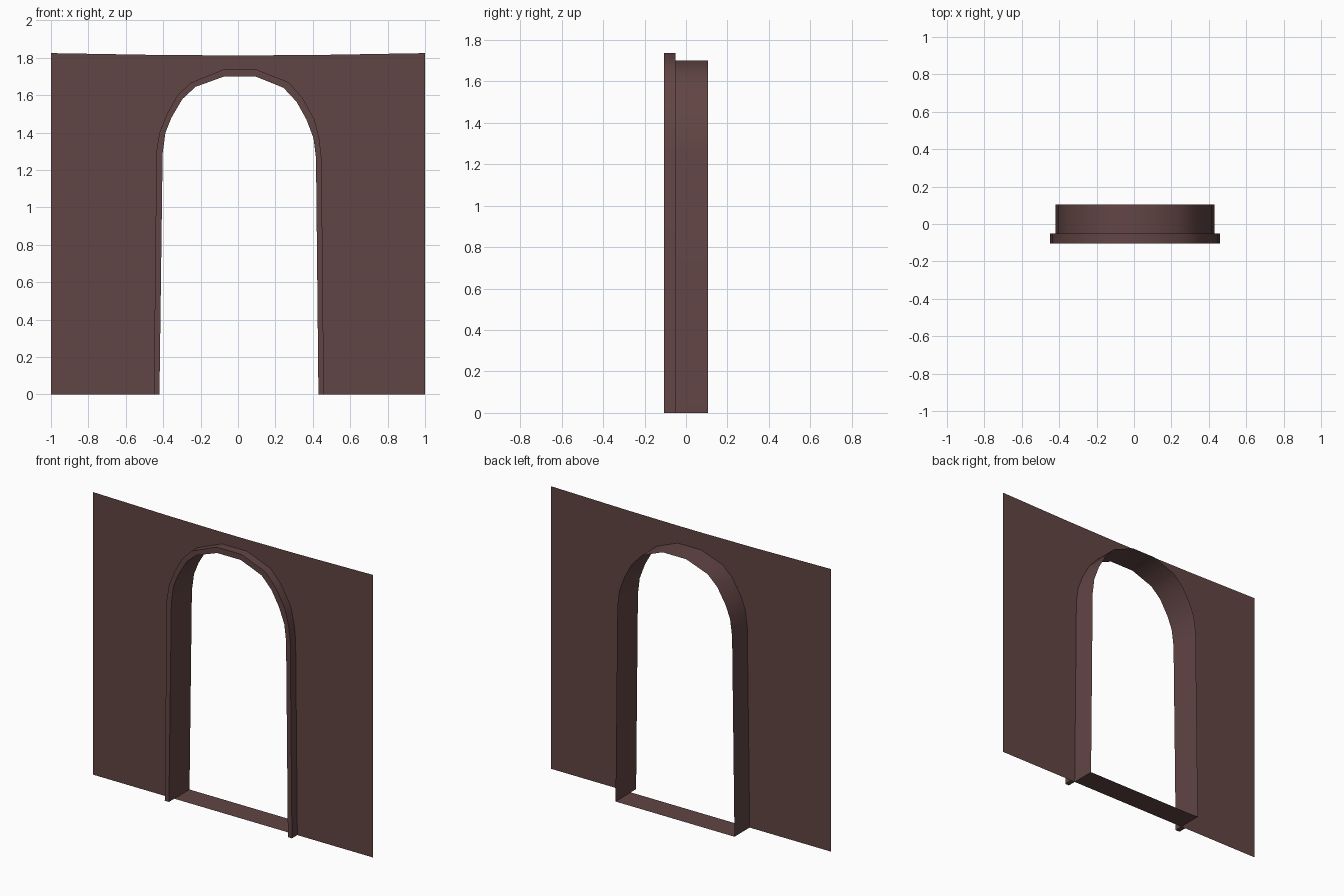
import bpy, math

if "Cube" in bpy.data.objects:
    bpy.data.objects.remove(bpy.data.objects["Cube"])

Y_FRONT, Y_WALL, Y_BACK = -0.105, -0.05, 0.105

# Matching (x, z) outlines, running left foot -> crown -> right foot
inner = [(-.42, 0), (-.403, 1.29), (-.388, 1.40), (-.356, 1.48), (-.297, 1.58),
         (-.227, 1.645), (-.075, 1.70), (.094, 1.70), (.243, 1.64), (.313, 1.565),
         (.366, 1.47), (.404, 1.37), (.417, 1.265), (.43, 0)]
outer = [(-.45, 0), (-.436, 1.30), (-.42, 1.40), (-.382, 1.495), (-.324, 1.60),
         (-.254, 1.666), (-.08, 1.737), (.099, 1.737), (.27, 1.67), (.345, 1.585),
         (.41, 1.468), (.436, 1.36), (.447, 1.255), (.459, 0)]
border = [(-1, 0), (-1, 1.30), (-1, 1.40), (-1, 1.50), (-1, 1.825),
          (-.47, 1.816), (-.1, 1.813), (.1, 1.813), (.47, 1.816), (1, 1.825),
          (1, 1.50), (1, 1.38), (1, 1.265), (1, 0)]

mat = bpy.data.materials.new("brown_plaster")
mat.diffuse_color = (0.12, 0.06, 0.058, 1)
mat.use_nodes = True
mat.node_tree.nodes["Principled BSDF"].inputs["Base Color"].default_value = mat.diffuse_color


def at(points, y):
    return [(x, y, z) for x, z in points]


def sheet(name, rows, smooth=False, caps=False):
    """Skin a series of equal-length rows of points with quads."""
    n = len(rows[0])
    verts = [p for row in rows for p in row]
    faces = [(r * n + i, r * n + i + 1, (r + 1) * n + i + 1, (r + 1) * n + i)
             for r in range(len(rows) - 1) for i in range(n - 1)]
    if caps:
        faces.append([r * n for r in range(len(rows))])
        faces.append([r * n + n - 1 for r in reversed(range(len(rows)))])
    mesh = bpy.data.meshes.new(name)
    mesh.from_pydata(verts, [], faces)
    mesh.update()
    mesh.materials.append(mat)
    obj = bpy.data.objects.new(name, mesh)
    bpy.context.collection.objects.link(obj)
    if smooth:
        bpy.ops.object.select_all(action='DESELECT')
        obj.select_set(True)
        bpy.context.view_layer.objects.active = obj
        bpy.ops.object.shade_smooth_by_angle(angle=math.radians(40))
    return obj


# Thin wall around the opening, facing the front
sheet("wall", [at(inner, Y_WALL), at(border, Y_WALL)])

# Raised trim: outer side, front face and inner side, closed at the feet
sheet("arch_trim", [at(inner, Y_WALL), at(inner, Y_FRONT),
                    at(outer, Y_FRONT), at(outer, Y_WALL)], True, caps=True)

# Lining of the passage behind the wall
sheet("passage_lining", [at(inner, Y_BACK), at(inner, Y_WALL)], True)

# Threshold between the jambs
feet = [inner[0], inner[-1]]
sheet("threshold", [at(feet, Y_WALL), at(feet, Y_BACK)])
